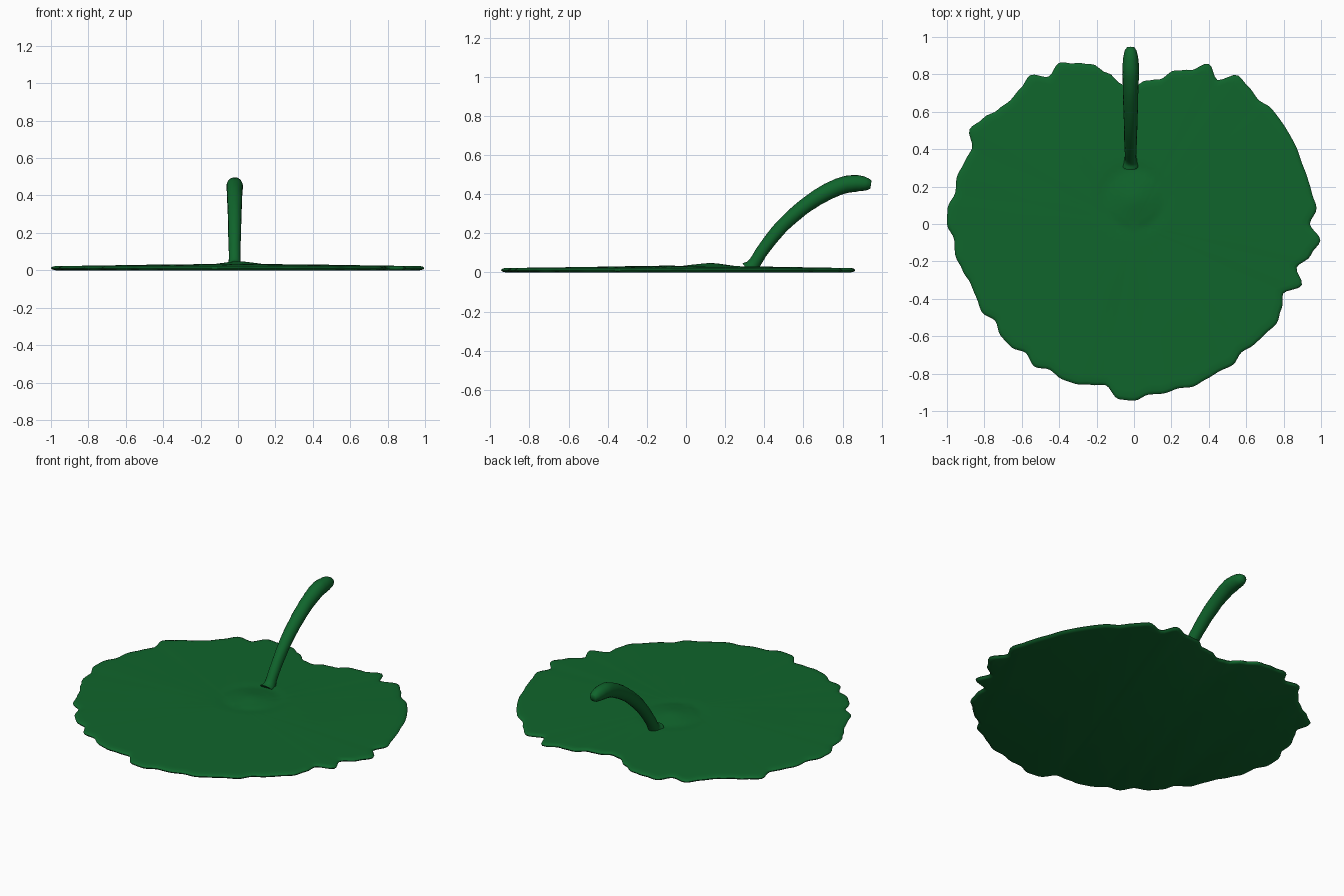
import bpy, bmesh, math, random

if "Cube" in bpy.data.objects:
    bpy.data.objects.remove(bpy.data.objects["Cube"])

random.seed(4)

green = bpy.data.materials.new("leaf_green")
green.diffuse_color = (0.005, 0.13, 0.025, 1)
green.use_nodes = True
green.node_tree.nodes["Principled BSDF"].inputs["Base Color"].default_value = green.diffuse_color

# Ragged leaf rim: radius in hundredths, every 5 degrees from +x
RIM = [94, 98, 96.5, 96, 95.5, 96, 96, 96, 96, 94, 95.5, 97, 89, 94.5, 87.5, 85, 78.5, 77,
       73.5, 75, 82, 88.5, 91.5, 95, 91, 97, 94.5, 93.5, 95, 98.5, 101.5, 95.5, 96.5, 98, 97, 100,
       100, 96.5, 97, 95, 93, 93, 94, 90.5, 93, 93, 90, 93, 90, 91.5, 91, 89, 87.5, 94,
       94.5, 91.5, 92, 91, 92.5, 91.5, 91, 92, 89.5, 91, 91.5, 93, 91, 88, 95.5, 90, 96, 100]
SUB = 4


def rim_radius(i):
    k, t = divmod(i, SUB)
    t /= SUB
    t = t * t * (3 - 2 * t)  # rounded teeth
    return (RIM[k] * (1 - t) + RIM[(k + 1) % len(RIM)] * t) / 100


def top_height(x, y, s):
    d = math.hypot(x, y - 0.13)
    boss = 0.014 * math.exp(-(d / 0.09) ** 2) - 0.004 * math.exp(-((d - 0.16) / 0.03) ** 2)
    ripple = 0.001 * math.sin(9 * x + 2 * y) * math.sin(8 * y - 3 * x)
    return 0.022 + 0.014 * (1 - s) + boss + ripple * (1 - s)


def finish(bm, name, angle):
    bmesh.ops.recalc_face_normals(bm, faces=bm.faces)
    me = bpy.data.meshes.new(name)
    bm.to_mesh(me)
    bm.free()
    me.materials.append(green)
    ob = bpy.data.objects.new(name, me)
    bpy.context.collection.objects.link(ob)
    bpy.ops.object.select_all(action='DESELECT')
    ob.select_set(True)
    bpy.context.view_layer.objects.active = ob
    bpy.ops.object.shade_smooth_by_angle(angle=math.radians(angle))
    return ob


def loft(bm, rings):
    n = len(rings[0])
    for a, b in zip(rings, rings[1:]):
        for i in range(n):
            j = (i + 1) % n
            bm.faces.new((a[i], a[j], b[j], b[i]))


# Leaf pad: domed top, rolled rim, flat underside
bm = bmesh.new()
count = len(RIM) * SUB
angles = [2 * math.pi * i / count for i in range(count)]


def leaf_ring(s, z=None):
    ring = []
    for i, a in enumerate(angles):
        r = rim_radius(i) * s
        x, y = r * math.cos(a), r * math.sin(a)
        ring.append(bm.verts.new((x, y, top_height(x, y, s) if z is None else z)))
    return ring


steps = 30
rings = [leaf_ring(0.98 * k / steps) for k in range(1, steps + 1)]
rings += [leaf_ring(0.995, 0.018), leaf_ring(1.0, 0.012), leaf_ring(0.995, 0.005), leaf_ring(0.975, 0.0)]
loft(bm, rings)
bm.faces.new(rings[0])
bm.faces.new(rings[-1])
finish(bm, "leaf_pad", 50)

# Stem: arched tube swept in the y-z plane, points are (y, z, radius)
PATH = [(0.315, 0.012, 0.045), (0.345, 0.04, 0.033), (0.40, 0.125, 0.032), (0.49, 0.235, 0.035),
        (0.59, 0.325, 0.038), (0.70, 0.40, 0.041), (0.80, 0.445, 0.044), (0.87, 0.455, 0.042),
        (0.92, 0.452, 0.034), (0.945, 0.449, 0.02)]


def spline(k, t):
    p = [PATH[min(max(k + o, 0), len(PATH) - 1)] for o in (-1, 0, 1, 2)]
    return [0.5 * (2 * b + (c - a) * t + (2 * a - 5 * b + 4 * c - d) * t * t
                   + (3 * b - a - 3 * c + d) * t ** 3) for a, b, c, d in zip(*p)]


pts = [spline(k, t / 4) for k in range(len(PATH) - 1) for t in range(4)] + [PATH[-1]]
bm = bmesh.new()
rings = []
for i, (y, z, r) in enumerate(pts):
    p, q = pts[max(i - 1, 0)], pts[min(i + 1, len(pts) - 1)]
    tilt = math.atan2(q[1] - p[1], q[0] - p[0])
    ring = []
    for j in range(16):
        a = 2 * math.pi * j / 16
        rr = r * random.uniform(0.97, 1.03)
        u = rr * math.sin(a)
        ring.append(bm.verts.new((-0.018 + rr * math.cos(a), y - u * math.sin(tilt),
                                  max(0.004, z + u * math.cos(tilt)))))
    rings.append(ring)
loft(bm, rings)
bm.faces.new(rings[0])
bm.faces.new(rings[-1])
finish(bm, "stem", 60)
